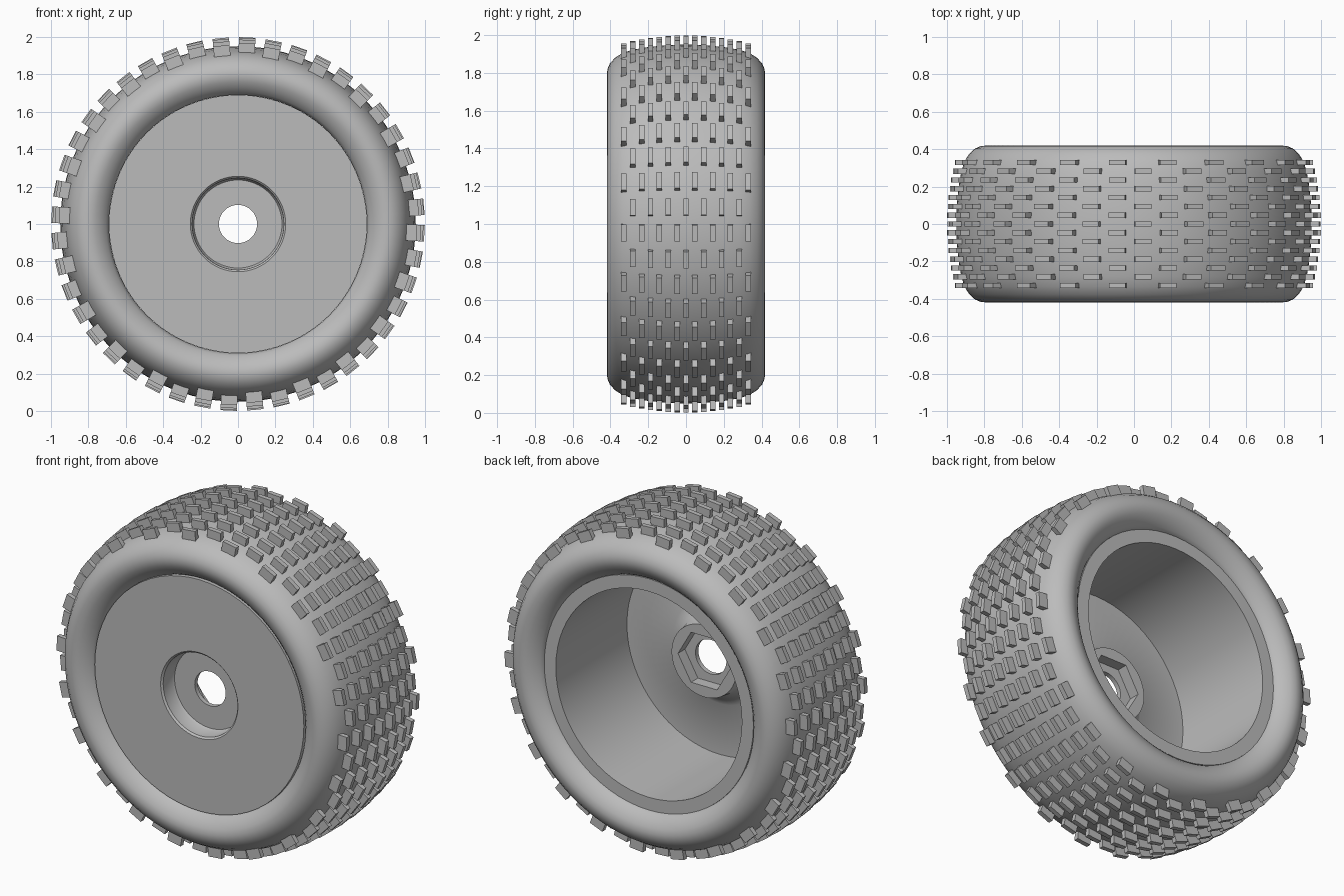
import bpy, bmesh, math
from mathutils import Matrix

default = bpy.data.objects.get("Cube")
if default:
    bpy.data.objects.remove(default, do_unlink=True)

grey = bpy.data.materials.new("plain_grey")
grey.use_nodes = True
colour = (0.5, 0.5, 0.5, 1)
grey.diffuse_color = colour
grey.node_tree.nodes["Principled BSDF"].inputs["Base Color"].default_value = colour

AXLE = Matrix.Translation((0, 0, 1))


def finish(name, bm, smooth=True):
    """Turn a bmesh into a coloured object."""
    bmesh.ops.recalc_face_normals(bm, faces=bm.faces)
    mesh = bpy.data.meshes.new(name)
    bm.to_mesh(mesh)
    bm.free()
    mesh.materials.append(grey)
    obj = bpy.data.objects.new(name, mesh)
    bpy.context.collection.objects.link(obj)
    bpy.ops.object.select_all(action="DESELECT")
    obj.select_set(True)
    bpy.context.view_layer.objects.active = obj
    if smooth:
        bpy.ops.object.shade_smooth_by_angle(angle=math.radians(35))
    return obj


def lathe(name, profile, steps, smooth=True):
    """Spin a closed (radius, y) profile around the axle."""
    bm = bmesh.new()
    rings = []
    for i in range(steps):
        turn = AXLE @ Matrix.Rotation(math.tau * i / steps, 4, "Y")
        rings.append([bm.verts.new(turn @ Matrix.Translation((r, y, 0)).translation)
                      for r, y in profile])
    n = len(profile)
    for i in range(steps):
        a, b = rings[i], rings[(i + 1) % steps]
        for j in range(n):
            k = (j + 1) % n
            bm.faces.new((a[j], a[k], b[k], b[j]))
    bmesh.ops.remove_doubles(bm, verts=bm.verts, dist=1e-5)
    return finish(name, bm, smooth)


# Tyre: half profile from tread centre to bead, mirrored
half = [(.95, 0), (.947, .1), (.937, .2), (.923, .28), (.906, .335),
        (.88, .376), (.85, .403), (.82, .416), (.79, .419), (.76, .41),
        (.73, .392), (.705, .368), (.69, .345)]
lathe("tyre", [(r, -y) for r, y in half[:0:-1]] + half, 96)

# Rim: front disc with hub recess, open barrel and flared boss behind
rim_profile = [(.102, -.262), (.235, -.262), (.243, -.275), (.245, -.355),
               (.255, -.365), (.69, -.365), (.69, .35), (.614, .35),
               (.614, -.32), (.31, -.32), (.26, -.29), (.225, -.24),
               (.214, -.17), (.102, -.17)]
rim = lathe("rim", rim_profile, 64)

# Hexagonal drive socket cut into the back of the boss
cutter = lathe("hex_cutter", [(.001, -.235), (.172, -.235), (.172, -.1), (.001, -.1)],
               6, smooth=False)
cutter.hide_render = True
cut = rim.modifiers.new("hex_socket", "BOOLEAN")
cut.operation = "DIFFERENCE"
cut.solver = "EXACT"
cut.object = cutter
bpy.context.view_layer.objects.active = rim
bpy.ops.object.modifier_apply(modifier=cut.name)
bpy.data.objects.remove(cutter, do_unlink=True)

# Tread blocks: staggered rows of eight and seven, following the crown
ROWS, PITCH = 44, .094
bm = bmesh.new()
for row in range(ROWS):
    turn = AXLE @ Matrix.Rotation(.05 + math.tau * row / ROWS, 4, "Y")
    count = 8 if row % 2 else 7
    for i in range(count):
        y = (i - (count - 1) / 2) * PITCH
        top = .998 - .38 * y * y
        place = turn @ Matrix.Translation((0, y, top - .0375))
        bmesh.ops.create_cube(bm, size=1,
                              matrix=place @ Matrix.Diagonal((.088, .028, .075, 1)))
finish("tread_blocks", bm, smooth=False)
